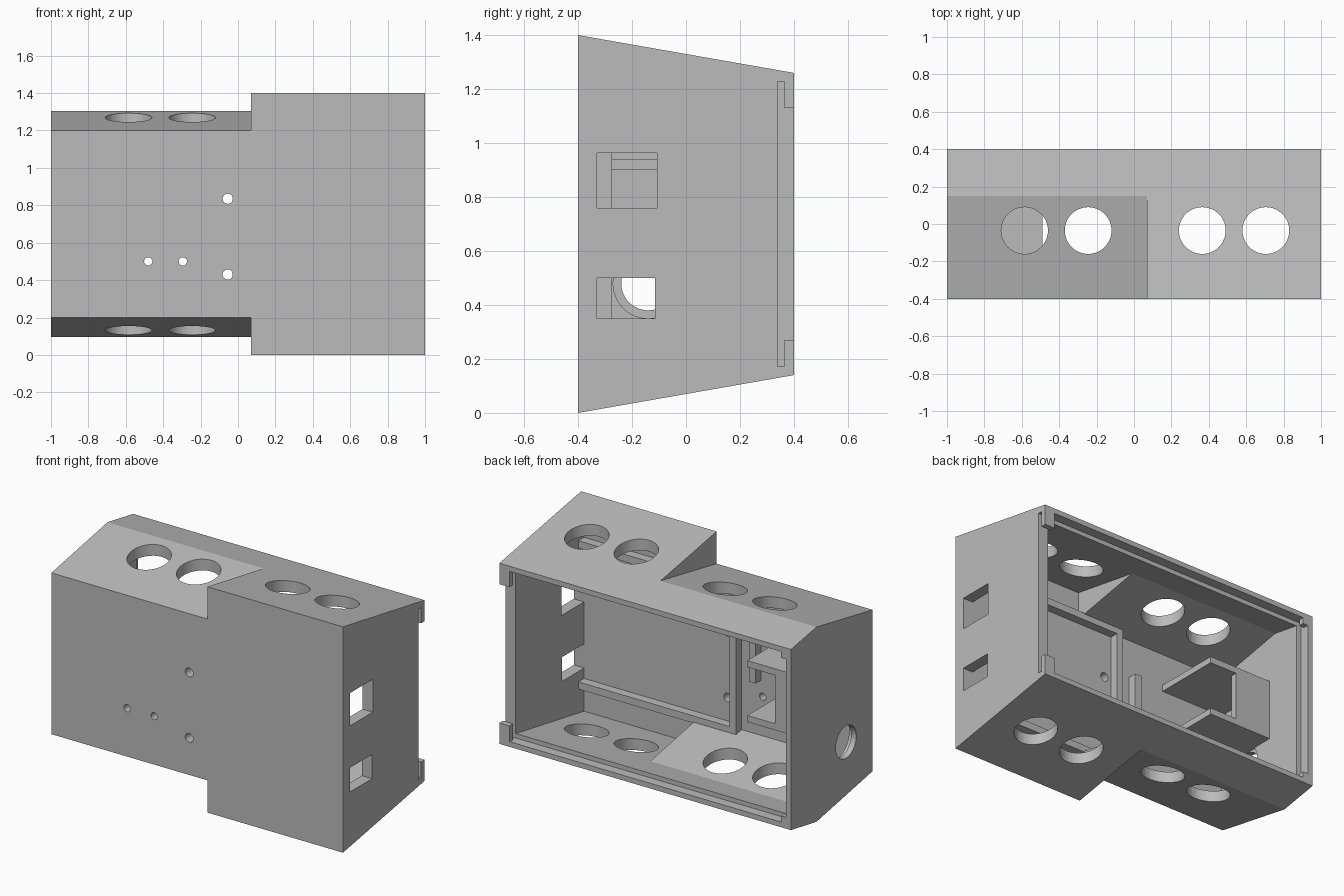
import bpy, bmesh
from mathutils import Matrix, Vector

if "Cube" in bpy.data.objects:
    bpy.data.objects.remove(bpy.data.objects["Cube"], do_unlink=True)

grey = bpy.data.materials.new("plain_grey")
grey.use_nodes = True
grey.diffuse_color = (0.5, 0.5, 0.5, 1)
grey.node_tree.nodes["Principled BSDF"].inputs["Base Color"].default_value = (0.5, 0.5, 0.5, 1)

MID = 0.7       # height of the mirror plane between top and bottom
WALL = 0.07


def finish(name, bm):
    bmesh.ops.recalc_face_normals(bm, faces=bm.faces)
    mesh = bpy.data.meshes.new(name)
    bm.to_mesh(mesh)
    bm.free()
    mesh.materials.append(grey)
    ob = bpy.data.objects.new(name, mesh)
    bpy.context.collection.objects.link(ob)
    return ob


def prism(name, x0, x1, profile):
    """Extrude a (y, z) profile along x."""
    bm = bmesh.new()
    face = bm.faces.new([bm.verts.new((x0, y, z)) for y, z in profile])
    new = bmesh.ops.extrude_face_region(bm, geom=[face])["geom"]
    verts = [v for v in new if isinstance(v, bmesh.types.BMVert)]
    bmesh.ops.translate(bm, verts=verts, vec=(x1 - x0, 0, 0))
    return finish(name, bm)


def box(name, x0, x1, y0, y1, z0, z1):
    return prism(name, x0, x1, [(y0, z0), (y1, z0), (y1, z1), (y0, z1)])


def cylinder(name, centre, axis, radius, length):
    bm = bmesh.new()
    turn = Vector((0, 0, 1)).rotation_difference(Vector(axis)).to_matrix().to_4x4()
    bmesh.ops.create_cone(bm, cap_ends=True, segments=48, radius1=radius, radius2=radius,
                          depth=length, matrix=Matrix.Translation(centre) @ turn)
    return finish(name, bm)


def cut(ob, cutter):
    cutter.hide_render = True
    mod = ob.modifiers.new("cut", "BOOLEAN")
    mod.operation = "DIFFERENCE"
    mod.solver = "EXACT"
    mod.object = cutter
    bpy.context.view_layer.objects.active = ob
    bpy.ops.object.modifier_apply(modifier=mod.name)
    bpy.data.objects.remove(cutter, do_unlink=True)


def flip(z):
    return 2 * MID - z


def stepped_solid(name, x0, x1, y0, y1, step_x, inset):
    """Tapered block whose -x part has its front corners sloped away."""
    def roof(y):
        return 1.33 - 0.175 * y - inset

    def slope(y):
        return 1.2756 + 0.189 * y - inset
    ob = prism(name, x0, x1, [(y0, roof(y0)), (y1, roof(y1)),
                              (y1, flip(roof(y1))), (y0, flip(roof(y0)))])
    wedge = [(-0.5, slope(-0.5)), (0.5, slope(0.5)), (0.5, 1.7), (-0.5, 1.7)]
    cut(ob, prism("wedge", -1.2, step_x, wedge))
    cut(ob, prism("wedge", -1.2, step_x, [(y, flip(z)) for y, z in wedge]))
    return ob


# Hollow housing, open at the back
housing = stepped_solid("housing", -1, 1, -0.4, 0.4, 0.07, 0)
cut(housing, stepped_solid("cavity", WALL - 1, 1 - WALL, WALL - 0.4, 0.5, 0.07 + WALL, WALL))

# Recess for a sliding cover, open on the +x side
cut(housing, box("cover_recess", -0.965, 1.1, 0.34, 0.5, flip(1.228), 1.228))

# Round holes through the top and bottom
for x in (-0.585, -0.245, 0.365, 0.705):
    cut(housing, cylinder("round_hole", (x, -0.035, MID), (0, 0, 1), 0.125, 2))

# Small holes in the front
for x, z, r in ((-0.48, 0.5, 0.022), (-0.295, 0.5, 0.022),
                (-0.055, 0.835, 0.027), (-0.055, 0.43, 0.027)):
    cut(housing, cylinder("screw_hole", (x, -0.4, z), (0, 1, 0), r, 0.3))

# Windows in the +x wall, stepped socket hole in the -x wall
cut(housing, box("upper_window", 0.85, 1.1, -0.33, -0.108, 0.76, 0.963))
cut(housing, box("lower_window", 0.85, 1.1, -0.33, -0.115, 0.35, 0.5))
cut(housing, cylinder("socket_hole", (-1, -0.14, 0.48), (1, 0, 0), 0.1, 0.3))
cut(housing, cylinder("socket_seat", (-0.865, -0.14, 0.48), (1, 0, 0), 0.13, 0.2))

# Corner clips that hold the cover
for side, low, high in (("top", 1.13, 1.235), ("bottom", flip(1.235), flip(1.13))):
    box(side + "_cover_clip", 0.93, 1, 0.365, 0.4, low, high)
for side, low, high in (("top", 1.19, 1.235), ("bottom", flip(1.235), flip(1.19))):
    box(side + "_end_clip", -0.97, -0.93, 0.365, 0.4, low, high)

# Board frame on the inside of the front wall
box("lower_rail", -0.15, 0.94, -0.34, -0.275, 0.24, 0.285)
box("upper_rail", -0.15, 0.94, -0.34, -0.275, flip(0.285), flip(0.24))
box("frame_post", -0.15, -0.105, -0.34, -0.275, 0.24, flip(0.24))
box("short_rib", -0.285, -0.24, -0.34, -0.275, 0.6, 0.9)

# Holder in the -x end: two shelves joined by a back plate
box("upper_shelf", -0.94, -0.49, -0.34, 0.1, 0.9, 0.94)
box("lower_shelf", -0.94, -0.49, -0.34, 0.1, 0.56, 0.6)
box("holder_back", -0.94, -0.68, 0.06, 0.1, 0.6, 0.9)
